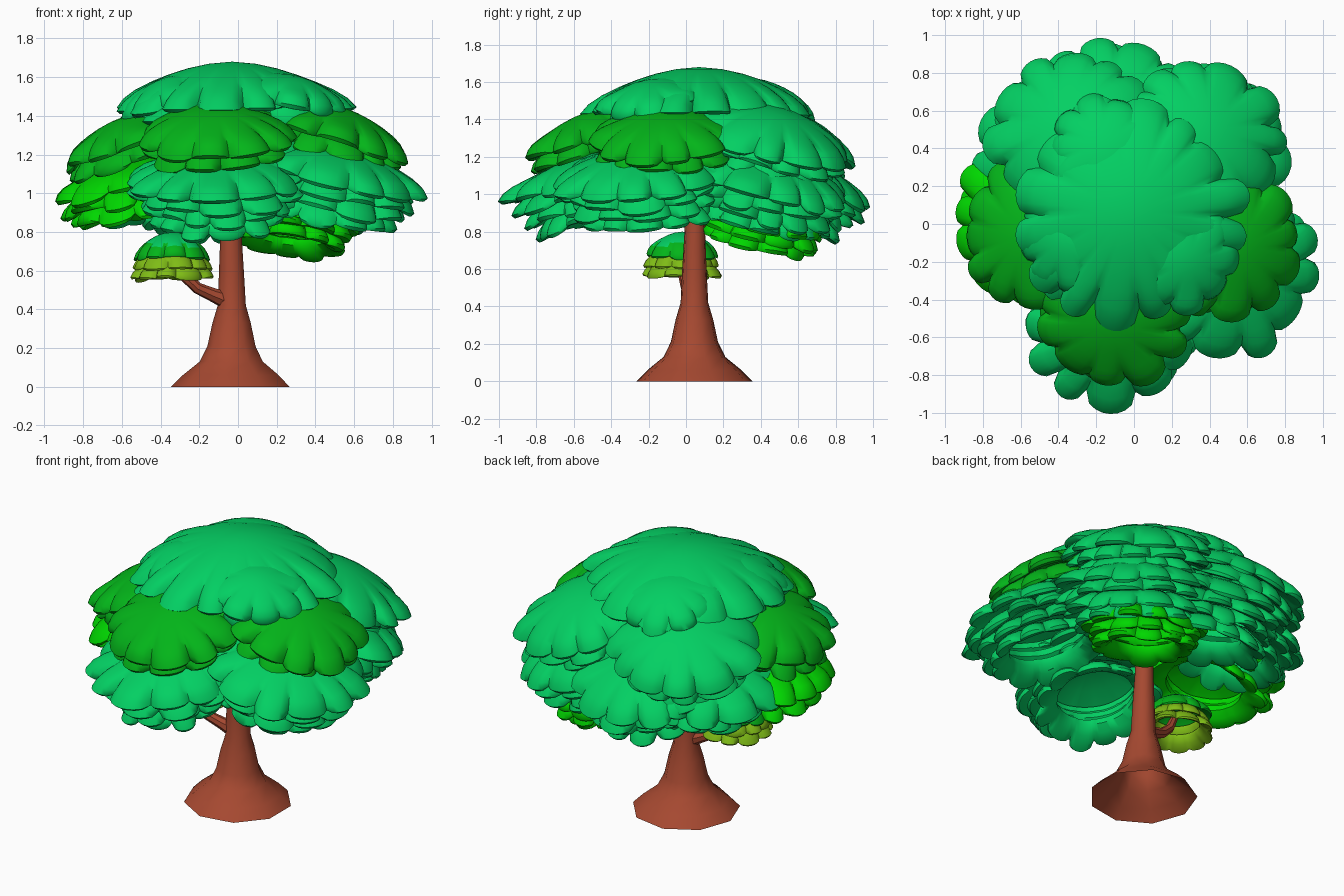
import bpy, bmesh, math, random
from mathutils import Vector, Matrix

if "Cube" in bpy.data.objects:
    bpy.data.objects.remove(bpy.data.objects["Cube"])

random.seed(7)


def material(name, rgb):
    m = bpy.data.materials.new(name)
    m.diffuse_color = (*rgb, 1)
    m.use_nodes = True
    m.node_tree.nodes["Principled BSDF"].inputs["Base Color"].default_value = m.diffuse_color
    return m


EMERALD = material("emerald leaves", (0.001, 0.63, 0.125))
GREEN = material("green leaves", (0.001, 0.46, 0.010))
BRIGHT = material("bright green leaves", (0.0, 0.68, 0.0))
OLIVE = material("olive leaves", (0.21, 0.50, 0.008))
BARK = material("red brown bark", (0.38, 0.066, 0.030))


def finish(bm, name, mats, angle):
    bmesh.ops.remove_doubles(bm, verts=bm.verts, dist=0.0002)
    bmesh.ops.recalc_face_normals(bm, faces=bm.faces)
    me = bpy.data.meshes.new(name)
    bm.to_mesh(me)
    bm.free()
    ob = bpy.data.objects.new(name, me)
    bpy.context.collection.objects.link(ob)
    for m in mats:
        me.materials.append(m)
    bpy.ops.object.select_all(action='DESELECT')
    ob.select_set(True)
    bpy.context.view_layer.objects.active = ob
    bpy.ops.object.shade_smooth_by_angle(angle=math.radians(angle))
    return ob


def bridge(bm, rings, closed=False):
    """Join successive vertex rings with quads."""
    faces = []
    pairs = list(zip(rings, rings[1:]))
    if closed:
        pairs.append((rings[-1], rings[0]))
    for a, b in pairs:
        n = len(a)
        for i in range(n):
            j = (i + 1) % n
            faces.append(bm.faces.new((a[i], a[j], b[j], b[i])))
    return faces


def limb(name, path, n, turn=0.0):
    """Tapered tube through (x, y, z, radius) stations, open at the foot."""
    bm = bmesh.new()
    pts = [Vector(p[:3]) for p in path]
    rings = []
    for k, p in enumerate(pts):
        d = (pts[min(k + 1, len(pts) - 1)] - pts[max(k - 1, 0)]).normalized()
        q = Vector((0, 0, 1)).rotation_difference(d)
        rings.append([bm.verts.new(p + q @ Vector((
            path[k][3] * math.cos(turn + math.tau * i / n),
            path[k][3] * math.sin(turn + math.tau * i / n), 0))) for i in range(n)])
    bridge(bm, rings)
    bm.faces.new(rings[-1])
    return finish(bm, name, [BARK], 40)


# Section of one leaf layer: (fraction of radius, fraction of thickness below top)
RIM = [(.7, 0), (.84, .03), (.94, .18), (1, .5), (.97, .82), (.87, 1), (.74, .95)]
CAP = [(0, 0), (.2, 0), (.38, 0), (.55, 0)] + RIM + [(.4, .8), (0, .8)]
RING = [(.62, .25)] + RIM + [(.62, .7)]


def clump(name, apex, radius, height, out=(1, 0), tilt=17, layers=3, lobes=11,
          mats=(EMERALD,), thick=.08, drop=.068, shrink=.08, color=None):
    """Domed leaf clump of stacked scalloped layers, leaning towards 'out'."""
    bm = bmesh.new()
    seg = 8
    n = lobes * seg
    for k in range(layers):
        amp = [random.uniform(.93, 1.07) for _ in range(lobes)]
        lift = [random.uniform(-.03, .03) * min(1, radius / .4) for _ in range(lobes)]
        # uneven lobe widths
        wide = [random.uniform(.75, 1.3) for _ in range(lobes)]
        total = sum(wide)
        start = [sum(wide[:j]) / total for j in range(lobes)]
        spin = random.random() * math.tau
        R = radius * (1 - shrink * k)
        rings = []
        for f, t in (RING if k else CAP):
            w = max(0, (f - .45) / .55) ** 1.8
            ring = []
            for i in range(n):
                lobe, u = i // seg, (i % seg) / seg
                a = spin + math.tau * (start[lobe] + u * wide[lobe] / total)
                s = math.sqrt(math.sin(math.pi * u)) if u else 0
                # neighbouring lobes meet at their shared valley
                blend = amp[lobe] * s + .86 * (1 - s)
                r = R * f * (1 + w * (blend - 1))
                # lobes are fat in the middle and thin at the valleys
                z = (-height * f ** 1.8 - thick * t * (1 - .35 * w * (1 - s)) - drop * k
                     + w * (lift[lobe] * s - .4 * thick * (1 - s) * (1 - t)))
                ring.append(bm.verts.new((r * math.cos(a), r * math.sin(a), z)))
            rings.append(ring)
        for face in bridge(bm, rings, closed=k > 0):
            if color:
                face.material_index = color(k, face.calc_center_median().z)
    # lean the clump outwards and move it into place
    axis = Vector((-out[1], out[0], 0)).normalized()
    M = Matrix.Translation(apex) @ Matrix.Rotation(math.radians(tilt), 4, axis)
    bm.transform(M)
    # drop the zero-area faces at the dome pole
    bmesh.ops.dissolve_degenerate(bm, dist=0.0001, edges=bm.edges)
    return finish(bm, name, mats, 50)


# Trunk and side branch
limb("trunk", [(-.03, .045, 0, .315), (-.03, .045, .06, .255), (-.03, .045, .13, .168),
               (-.03, .045, .21, .128), (-.03, .045, .33, .102), (-.03, .045, .42, .075),
               (-.032, .045, .6, .066), (-.035, .047, .8, .056), (-.035, .05, 1.2, .045)],
     9, math.pi / 9)
limb("side_branch", [(-.04, .04, .44, .05), (-.13, .02, .475, .036), (-.21, 0, .51, .03),
                     (-.28, -.015, .575, .028), (-.33, -.02, .68, .02)], 8)

# Small clump on the side branch: emerald top, green skirt, olive underneath
clump("small_clump", (-.34, -.02, .8), .205, .105, tilt=0, layers=3, lobes=9,
      mats=(EMERALD, GREEN, OLIVE), thick=.05, drop=.055, shrink=-.02,
      color=lambda k, z: 2 if k else (0 if z > -.07 else 1))

# Crown top with three overlapping tufts
clump("crown_top", (-.03, .07, 1.68), .61, .2, tilt=0, layers=3, lobes=15, thick=.085, shrink=.04)
clump("crown_tuft_left", (-.37, -.09, 1.6), .28, .09, (-1, -.2), 17, 3, 8)
clump("crown_tuft_right", (.29, -.2, 1.605), .29, .08, (.8, -.6), 15, 2, 8)
clump("crown_tuft_back", (-.16, .42, 1.61), .31, .08, (-.2, 1), 15, 2, 9)

# Upper tier
clump("upper_front", (-.12, -.53, 1.44), .41, .12, (-.1, -1), 18, 2, mats=(GREEN,))
clump("upper_right", (.55, -.12, 1.44), .41, .12, (1, -.2), 18, 2, mats=(GREEN,))
clump("upper_left", (-.58, -.06, 1.4), .41, .12, (-1, -.1), 18, 2, mats=(GREEN,))
clump("upper_back_right", (.39, .5, 1.45), .45, .13, (.65, .75), 21, 3)
clump("upper_back_left", (-.36, .54, 1.45), .46, .13, (-.5, .85), 21, 3)

# Lower tier
clump("lower_front", (-.11, -.54, 1.21), .48, .11, (-.1, -1), 14, 4, 12)
clump("lower_right", (.54, -.25, 1.24), .49, .12, (.9, -.4), 15, 4, 12)
clump("lower_left", (-.58, 0, 1.17), .43, .1, (-1, 0), 13, 3, mats=(BRIGHT,))
clump("lower_back_right", (.37, .45, 1.22), .49, .12, (.6, .75), 18, 4, 12)
clump("lower_back", (-.12, .58, 1.22), .48, .12, (-.05, 1), 17, 4, 12)
clump("lower_back_left", (-.44, .4, 1.22), .45, .12, (-.75, .65), 18, 3)

# Hanging bright clump under the back right
clump("hanging_clump", (.28, .43, .97), .36, .09, (.5, .8), 14, 3, 10, mats=(BRIGHT,), drop=.055)
